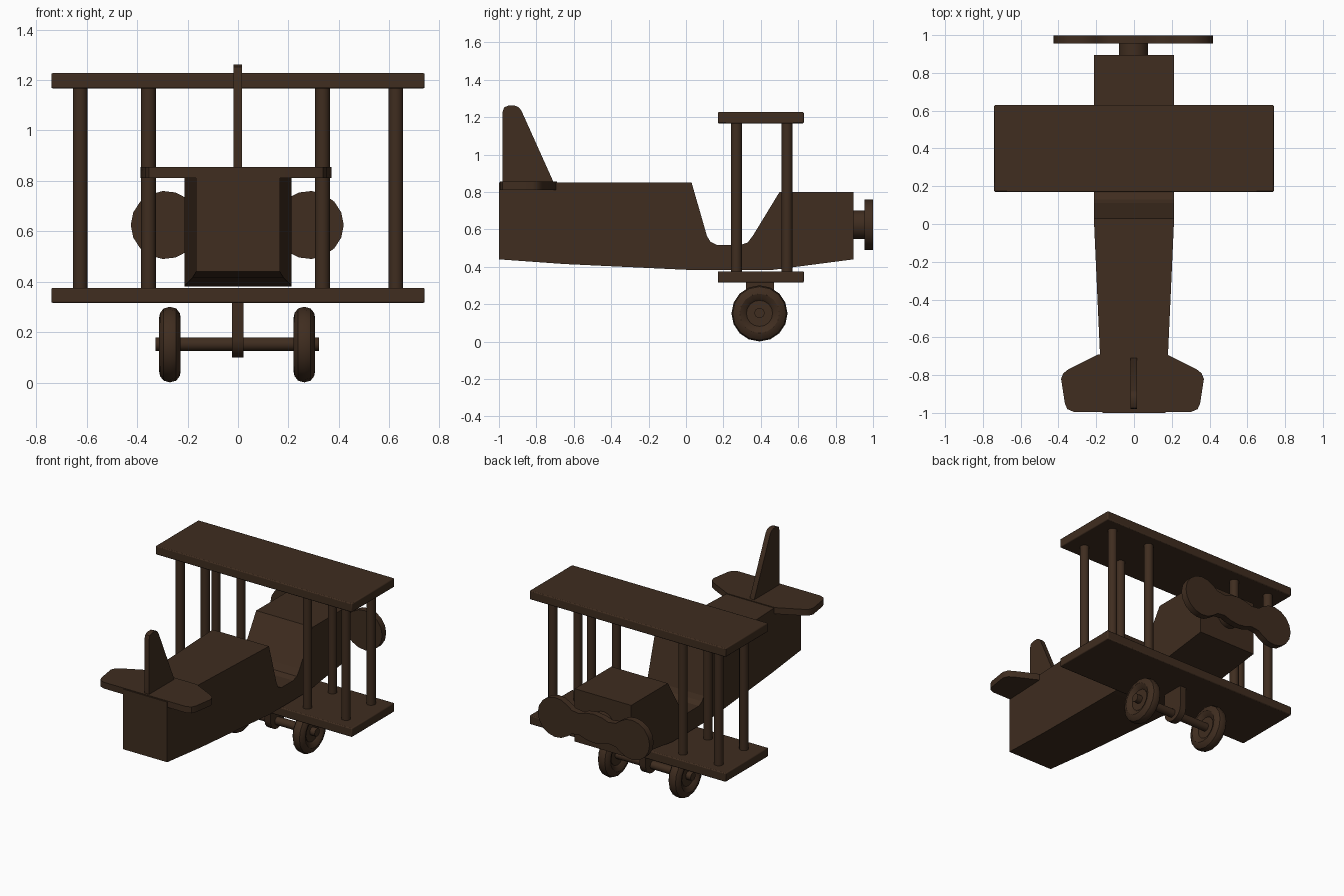
import bpy, bmesh, math
from mathutils import Matrix, Vector

if "Cube" in bpy.data.objects:
    bpy.data.objects.remove(bpy.data.objects["Cube"])

wood = bpy.data.materials.new("dark_wood")
wood.diffuse_color = (0.05, 0.026, 0.014, 1)
wood.use_nodes = True
wood.node_tree.nodes["Principled BSDF"].inputs["Base Color"].default_value = wood.diffuse_color


def finish(bm, name, bevel=0.0, smooth=True):
    bmesh.ops.recalc_face_normals(bm, faces=bm.faces)
    me = bpy.data.meshes.new(name)
    bm.to_mesh(me)
    bm.free()
    me.materials.append(wood)
    ob = bpy.data.objects.new(name, me)
    bpy.context.collection.objects.link(ob)
    if bevel:
        mod = ob.modifiers.new("bevel", 'BEVEL')
        mod.width, mod.segments = bevel, 2
        mod.limit_method, mod.angle_limit = 'ANGLE', math.radians(40)
    if smooth:
        bpy.ops.object.select_all(action='DESELECT')
        ob.select_set(True)
        bpy.context.view_layer.objects.active = ob
        bpy.ops.object.shade_smooth_by_angle(angle=math.radians(32))
    return ob


def slab(points, axis, lo, hi):
    """Extrude a 2D outline along an axis between lo and hi."""
    def place(p):
        q = list(p)
        q.insert(axis, lo)
        return q
    bm = bmesh.new()
    face = bm.faces.new([bm.verts.new(place(p)) for p in points])
    new = bmesh.ops.extrude_face_region(bm, geom=[face])["geom"]
    move = Vector((0, 0, 0))
    move[axis] = hi - lo
    bmesh.ops.translate(bm, vec=move, verts=[v for v in new if isinstance(v, bmesh.types.BMVert)])
    return bm


def rod(name, r, length, centre, axis, sides=24):
    bm = bmesh.new()
    rot = {'X': Matrix.Rotation(math.pi / 2, 4, 'Y'),
           'Y': Matrix.Rotation(math.pi / 2, 4, 'X'), 'Z': Matrix()}[axis]
    bmesh.ops.create_cone(bm, cap_ends=True, segments=sides, radius1=r, radius2=r,
                          depth=length, matrix=Matrix.Translation(centre) @ rot)
    return finish(bm, name)


# Fuselage: side profile with cockpit cut-out, tapered toward the tail
profile = [(-1, .44), (-1, .85), (.03, .85), (.112, .565), (.13, .535), (.165, .517),
           (.29, .517), (.33, .53), (.36, .57), (.50, .80), (.895, .80), (.895, .44),
           (.45, .382), (.05, .382), (-.65, .415)]
bm = slab(profile, 0, -.213, .213)
bmesh.ops.bisect_plane(bm, geom=bm.verts[:] + bm.edges[:] + bm.faces[:],
                       plane_co=(0, .04, 0), plane_no=(0, 1, 0))
for v in bm.verts:
    if v.co.y < .04:
        v.co.x *= 1 - .22 * (.04 - v.co.y) / 1.04
finish(bm, "fuselage", smooth=False)

# Wings
for name, z0, z1 in (("lower_wing", .316, .376), ("upper_wing", 1.167, 1.227)):
    outline = [(-.74, .17), (.74, .17), (.74, .63), (-.74, .63)]
    finish(slab(outline, 2, z0, z1), name, bevel=.006)

# Wing struts
for x in (-.626, -.355, .335, .626):
    for y in (.27, .54):
        rod("wing_strut", .029, .82, (x, y, .771), 'Z')

# Tailplane
half = [(.18, -.69), (.34, -.77), (.366, -.79), (.378, -.82), (.358, -.95),
        (.345, -.98), (.31, -.995)]
outline = half + [(-x, y) for x, y in reversed(half)]
finish(slab([(x - .008, y) for x, y in outline], 2, .812, .855), "tailplane")

# Tail fin
fin = [(-.98, .815), (-.707, .815), (-.707, .85), (-.88, 1.235), (-.895, 1.254), (-.915, 1.262),
       (-.95, 1.262), (-.973, 1.252), (-.98, 1.23)]
finish(slab(fin, 0, -.018, .016), "tail_fin")

# Propeller: rounded blade ends, narrow necks and a central bulge
right = [(.11, -.073), (.165, -.08)]
for i in range(-6, 7):
    a = math.radians(i * 21.5)
    right.append((.285 + .137 * math.cos(a), .135 * math.sin(a)))
right += [(.165, .08), (.11, .073)]
bulge = [(.06, .09), (0, .098), (-.06, .09)]
outline = right + bulge + [(-x, -z) for x, z in right] + [(-x, -z) for x, z in bulge]
finish(slab([(x - .003, z + .625) for x, z in outline], 1, .955, .999), "propeller")
rod("propeller_hub", .077, .07, (-.003, .925, .625), 'Y')

# Undercarriage leg with rounded foot
leg = [(.32, .33), (.32, .17)]
for i in range(1, 8):
    a = math.pi + math.pi * i / 8
    leg.append((.395 + .075 * math.cos(a), .17 + .07 * math.sin(a)))
leg += [(.47, .17), (.47, .33)]
finish(slab(leg, 0, -.024, .021), "undercarriage_leg")
rod("axle", .027, .65, (-.003, .393, .153), 'X')

# Wheels: turned profile with rounded tyre and recessed disc
tyre = [(-.022, .02), (-.022, .07), (-.034, .083), (-.043, .105), (-.039, .125), (-.025, .143), (0, .15)]
tyre += [(-x, r) for x, r in reversed(tyre[:-1])]
for x in (-.27, .263):
    bm = bmesh.new()
    vs = [bm.verts.new((px, 0, r)) for px, r in tyre]
    es = [bm.edges.new((vs[i], vs[(i + 1) % len(vs)])) for i in range(len(vs))]
    bmesh.ops.spin(bm, geom=vs + es, cent=(0, 0, 0), axis=(1, 0, 0),
                   angle=2 * math.pi, steps=16, use_duplicate=False)
    bmesh.ops.remove_doubles(bm, verts=bm.verts, dist=1e-4)
    bmesh.ops.translate(bm, vec=(x, .393, .151), verts=bm.verts)
    finish(bm, "wheel")
